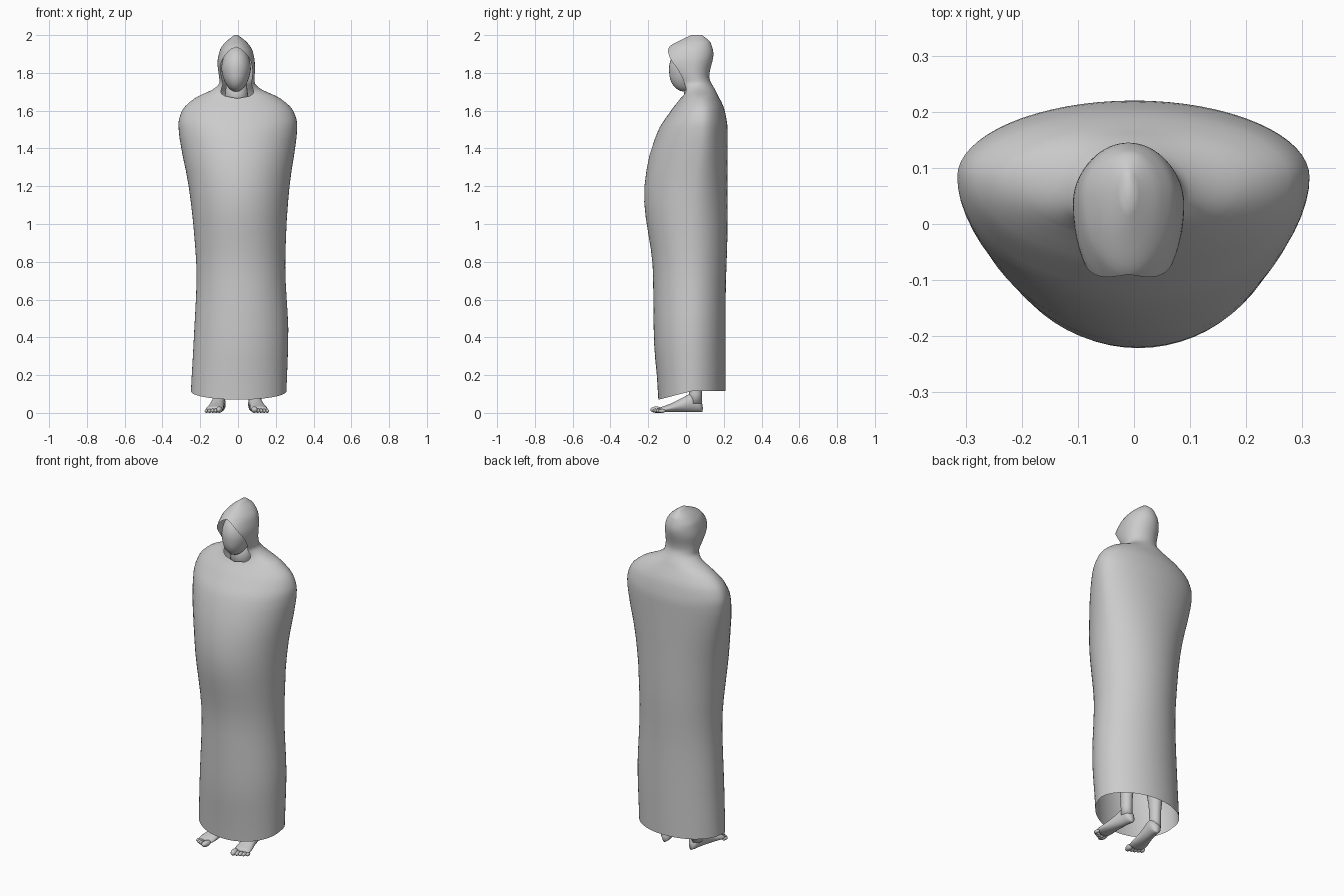
import bpy, bmesh, math
from mathutils import Matrix, Vector

if "Cube" in bpy.data.objects:
    bpy.data.objects.remove(bpy.data.objects["Cube"])

mat = bpy.data.materials.new("pale_grey")
mat.diffuse_color = (0.6, 0.6, 0.6, 1)
mat.use_nodes = True
mat.node_tree.nodes["Principled BSDF"].inputs["Base Color"].default_value = mat.diffuse_color


def finish(bm, name):
    bmesh.ops.remove_doubles(bm, verts=bm.verts, dist=1e-5)
    me = bpy.data.meshes.new(name)
    bm.to_mesh(me)
    bm.free()
    ob = bpy.data.objects.new(name, me)
    bpy.context.collection.objects.link(ob)
    me.materials.append(mat)
    for p in me.polygons:
        p.use_smooth = True
    return ob


def loft(bm, rings, closed=True, caps=(True, True)):
    """Skin a list of rings of points."""
    vs = [[bm.verts.new(p) for p in r] for r in rings]
    n = len(vs[0])
    for a, b in zip(vs, vs[1:]):
        for j in range(n if closed else n - 1):
            k = (j + 1) % n
            bm.faces.new((a[j], a[k], b[k], b[j]))
    if caps[0]:
        bm.faces.new(vs[0][::-1])
    if caps[1]:
        bm.faces.new(vs[-1])


def curve(pts):
    """Smooth curve through (z, value) points, without overshoot."""
    d = [(b[1] - a[1]) / (b[0] - a[0]) for a, b in zip(pts, pts[1:])]
    m = [d[0]] + [2 * p * q / (p + q) if p * q > 0 else 0 for p, q in zip(d, d[1:])] + [d[-1]]

    def f(z):
        z = min(max(z, pts[0][0]), pts[-1][0])
        i = max(k for k in range(len(d)) if pts[k][0] <= z)
        (z0, a), (z1, b) = pts[i], pts[i + 1]
        h = z1 - z0
        t = (z - z0) / h
        return (a * (1 + 2 * t) * (1 - t) ** 2 + b * t * t * (3 - 2 * t)
                + h * t * (1 - t) * (m[i] * (1 - t) - m[i + 1] * t))
    return f


# Robe and hood in one skin, described by outline curves over height
half_width = curve([(.1, .253), (.4, .25), (.75, .235), (1, .247), (1.2, .267), (1.53, .314),
                    (1.6, .294), (1.665, .227), (1.72, .118), (1.75, .093), (1.85, .099),
                    (1.92, .086), (1.96, .059), (2, .01)])
middle_x = curve([(.1, .003), (.5, .018), (1.1, .008), (1.4, .001), (1.75, -.005), (1.85, -.01)])
front_y = curve([(.1, -.145), (.4, -.17), (.75, -.175), (1.15, -.222), (1.3, -.207),
                 (1.5, -.145), (1.6, -.08), (1.7, -.017), (1.75, -.054), (1.86, -.14),
                 (1.937, -.09), (1.98, -.015), (2, .03)])
back_y = curve([(.1, .21), (.6, .21), (1, .22), (1.5, .22), (1.6, .205), (1.7, .16),
                (1.78, .123), (1.9, .145), (1.96, .13), (2, .085)])
widest_y = curve([(.1, .03), (1, .03), (1.57, .085), (1.665, .08), (1.82, .035), (2, .057)])
HEM, COLLAR, BROW = .115, 1.665, 1.937


def opening(z):
    """Half angle of the face opening at a height."""
    u = (z - COLLAR) / (BROW - COLLAR)
    return math.radians(60) * math.sin(math.pi * u) ** 0.6 if 0.001 < u < 0.999 else 0


heights = [HEM]
for end, steps in ((1.45, 16), (COLLAR, 10), (BROW, 24), (2, 9)):
    start = heights[-1]
    heights += [start + (end - start) * (k + 1) / steps for k in range(steps)]
N = 64
rings = []
for z in heights:
    g, yc, ring = opening(z), widest_y(z), []
    for j in range(N + 1):
        t = g + (2 * math.pi - 2 * g) * j / N
        s, c = math.sin(t), math.cos(t)
        y = yc - (yc - front_y(z)) * c if c > 0 else yc - (back_y(z) - yc) * c
        drop = 0.045 * max(0, c) if z == HEM else 0      # hem dips at the front
        ring.append((middle_x(z) + half_width(z) * s, y, z - drop))
    rings.append(ring)
bm = bmesh.new()
loft(bm, rings, closed=False, caps=(False, True))
finish(bm, "hooded_robe")

# Blank face inside the hood
bm = bmesh.new()
bmesh.ops.create_uvsphere(bm, u_segments=32, v_segments=20, radius=1)
for v in bm.verts:
    taper = 1 - 0.14 * max(0, -v.co.z)
    v.co = Vector((-.01 + v.co.x * .078 * taper, .01 + v.co.y * .10, 1.82 + v.co.z * .12))
    v.co.y -= 0.12 * max(0, 1.80 - v.co.z)
finish(bm, "face")

# Neck
bm = bmesh.new()
bmesh.ops.create_cone(bm, cap_ends=True, segments=24, radius1=.07, radius2=.05, depth=.18,
                      matrix=Matrix.Translation((-.008, .05, 1.69)))
finish(bm, "neck")

# Bare feet and legs
foot_half_width = curve([(-.135, .043), (-.11, .047), (-.04, .039), (.03, .034), (.07, .03), (.088, .012)])
foot_top = curve([(-.135, .03), (-.08, .05), (0, .09), (.03, .105), (.06, .095), (.088, .045)])
leg_radius = curve([(.05, .03), (.12, .03), (.36, .05), (.5, .048), (.85, .075)])
for side, label in ((-1, "left"), (1, "right")):
    cx = -.006 + side * .1
    place = (Matrix.Translation((cx, 0, 0)) @ Matrix.Rotation(side * math.radians(9), 4, 'Z')
             @ Matrix.Diagonal((side, 1, 1, 1)))
    angles = [2 * math.pi * j / 20 for j in range(20)]
    bm = bmesh.new()
    rings = []
    for k in range(15):
        y = .088 - .223 * k / 14
        w, h = foot_half_width(y), (foot_top(y) - .004) / 2
        rings.append([(w * math.cos(a), y, .004 + h + h * math.sin(a)) for a in angles])
    loft(bm, rings)
    for k in range(5):                                   # toes, big toe on the inner side
        r = .017 if k == 0 else .0125 - .0006 * k
        m = (Matrix.Translation((-.032 + .018 * k, -.154 + .0012 * k * k, r))
             @ Matrix.Diagonal((r, r * 1.9, r, 1)))
        bmesh.ops.create_uvsphere(bm, u_segments=12, v_segments=8, radius=1, matrix=m)
    bmesh.ops.transform(bm, matrix=place, verts=bm.verts)
    bmesh.ops.recalc_face_normals(bm, faces=bm.faces)
    finish(bm, label + "_foot")

    bm = bmesh.new()
    rings = []
    for k in range(17):
        z = .05 + .05 * k
        r = leg_radius(z)
        rings.append([(cx + r * math.cos(a), .05 + 1.12 * r * math.sin(a), z) for a in angles])
    loft(bm, rings)
    finish(bm, label + "_leg")
